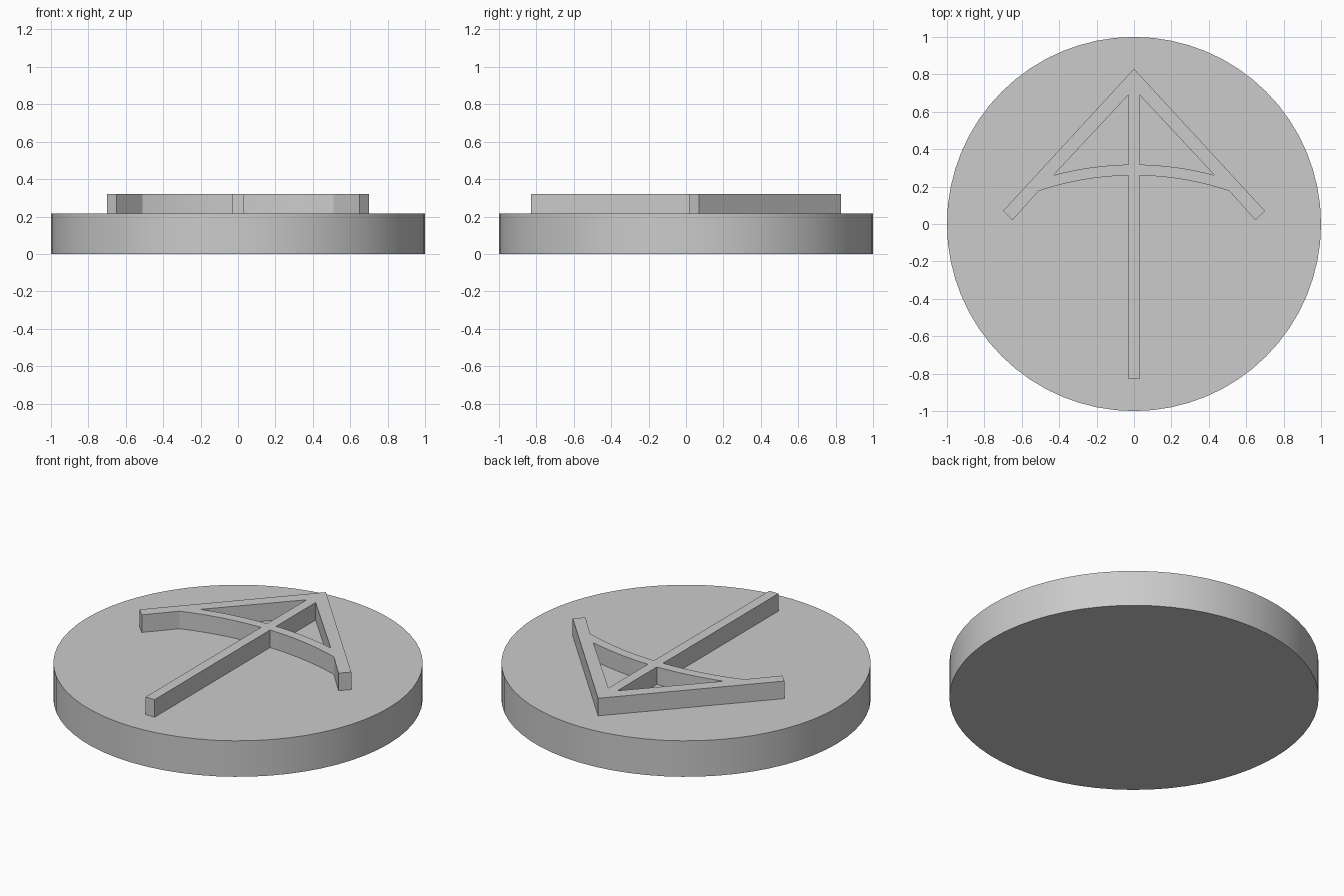
import bpy
import math

cube = bpy.data.objects.get("Cube")
if cube:
    bpy.data.objects.remove(cube, do_unlink=True)

BASE_H, TOP_H = 0.215, 0.32
HALF_SHAFT = 0.03
ARC_CENTRE_Y = -1.332

grey = bpy.data.materials.new("plain grey")
grey.use_nodes = True
colour = (0.6, 0.6, 0.6, 1)
grey.diffuse_color = colour
grey.node_tree.nodes["Principled BSDF"].inputs["Base Color"].default_value = colour


def arc(radius, x_outer, steps=8):
    """Points of the crossing bow, from its outer end in to the shaft."""
    xs = [x_outer + (HALF_SHAFT - x_outer) * i / steps for i in range(steps + 1)]
    return [(x, ARC_CENTRE_Y + math.sqrt(radius ** 2 - x ** 2)) for x in xs]


def mirrored(points):
    return [(-x, y) for x, y in reversed(points)]


def finish(obj, name):
    obj.name = obj.data.name = name
    obj.data.materials.clear()
    obj.data.materials.append(grey)
    bpy.ops.object.shade_smooth_by_angle(angle=math.radians(30))


# Round base
bpy.ops.mesh.primitive_cylinder_add(vertices=64, radius=1, depth=BASE_H,
                                    location=(0, 0, BASE_H / 2))
finish(bpy.context.object, "round_base")

# Raised arrow: one outline with a window on each side of the shaft
right_side = [(0.70, 0.07), (0.65, 0.02), *arc(1.592, 0.51), (HALF_SHAFT, -0.83)]
outline = [(0, 0.83)] + right_side + mirrored(right_side)
window = [(HALF_SHAFT, 0.69), *arc(1.65, 0.43)]

curve = bpy.data.curves.new("raised_arrow", "CURVE")
curve.dimensions = "2D"
curve.fill_mode = "BOTH"
curve.extrude = (TOP_H - BASE_H) / 2
for loop in (outline, window, mirrored(window)):
    spline = curve.splines.new("POLY")
    spline.points.add(len(loop) - 1)
    for point, (x, y) in zip(spline.points, loop):
        point.co = (x, y, 0, 1)
    spline.use_cyclic_u = True

arrow = bpy.data.objects.new("raised_arrow", curve)
arrow.location.z = (BASE_H + TOP_H) / 2
bpy.context.collection.objects.link(arrow)
bpy.ops.object.select_all(action="DESELECT")
arrow.select_set(True)
bpy.context.view_layer.objects.active = arrow
bpy.ops.object.convert(target="MESH")
finish(bpy.context.object, "raised_arrow")
